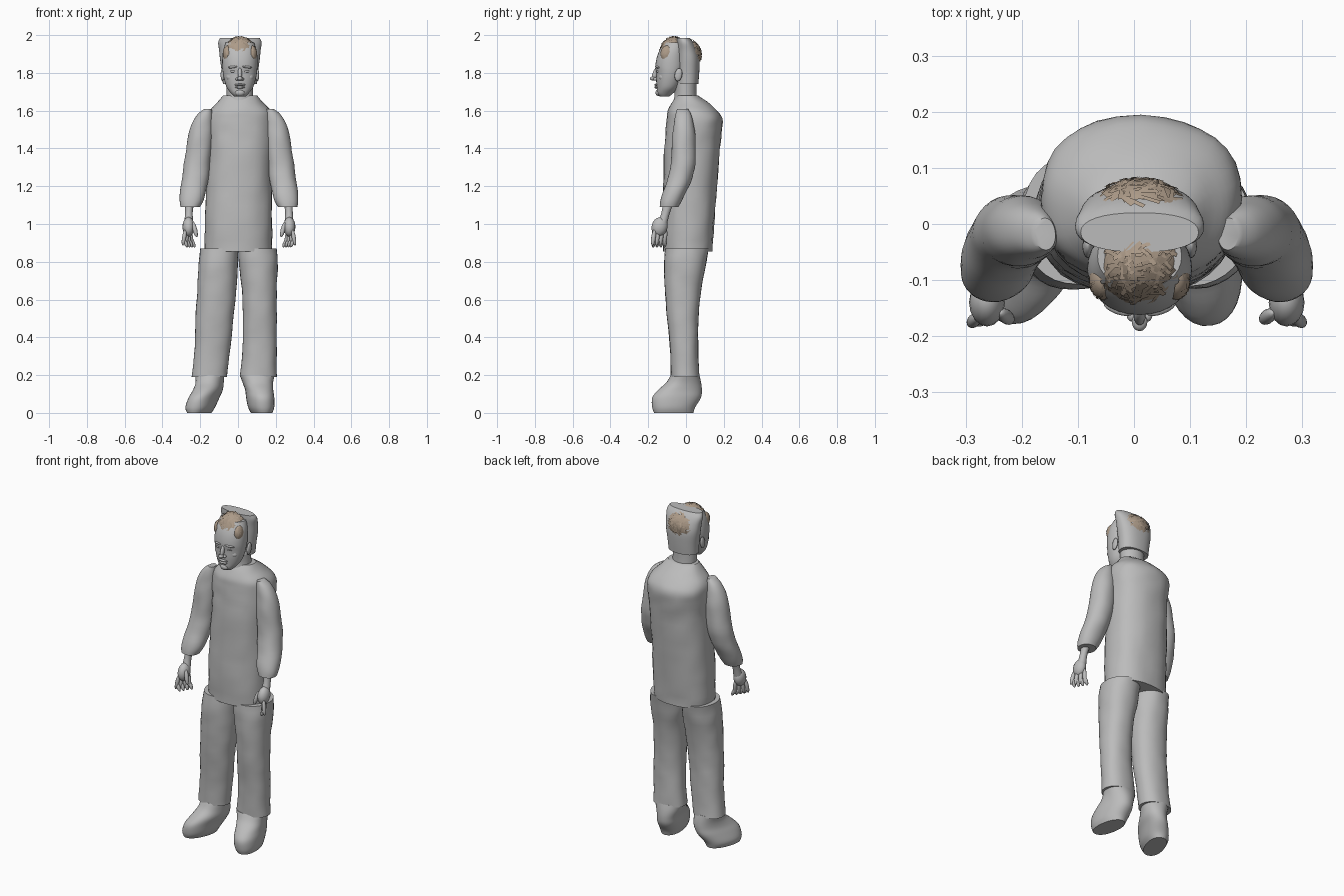
import bpy, bmesh, math, random
from mathutils import Vector, Matrix, noise

random.seed(4)
cube = bpy.data.objects.get("Cube")
if cube:
    bpy.data.objects.remove(cube, do_unlink=True)


def make_material(name, color):
    mat = bpy.data.materials.new(name)
    mat.use_nodes = True
    mat.diffuse_color = color
    mat.node_tree.nodes["Principled BSDF"].inputs["Base Color"].default_value = color
    return mat


GREY = make_material("plain grey", (0.5, 0.5, 0.5, 1))
TAN = make_material("hair tan", (0.42, 0.33, 0.25, 1))


def finish(name, bm, mat, angle=40):
    """Turn a bmesh into a smooth shaded object."""
    bmesh.ops.recalc_face_normals(bm, faces=bm.faces)
    mesh = bpy.data.meshes.new(name)
    bm.to_mesh(mesh)
    bm.free()
    mesh.materials.append(mat)
    obj = bpy.data.objects.new(name, mesh)
    bpy.context.collection.objects.link(obj)
    bpy.ops.object.select_all(action='DESELECT')
    obj.select_set(True)
    bpy.context.view_layer.objects.active = obj
    bpy.ops.object.shade_smooth_by_angle(angle=math.radians(angle))
    return obj


def spline(a, b, c, d, t):
    """Smooth in-between value on a run of four sections."""
    return [q + 0.5 * t * (r - p + t * (2 * p - 5 * q + 4 * r - s + t * (3 * (q - r) + s - p)))
            for p, q, r, s in zip(a, b, c, d)]


def loft(name, sections, mat=GREY, power=2.2, steps=4, sides=32, turn=0, folds=0.0, mirror=False):
    """Skin horizontal sections given in hundredths: z, x min, x max, y min, y max."""
    last = len(sections) - 1
    rows = []
    for i in range(last):
        run = [sections[min(max(k, 0), last)] for k in range(i - 1, i + 3)]
        rows += [spline(*run, k / steps) for k in range(steps)]
    rows.append(sections[-1])
    bm = bmesh.new()
    rings = []
    for z, x0, x1, y0, y1 in rows:
        ring = []
        for k in range(sides):
            a = math.tau * k / sides
            c, s = math.cos(a), math.sin(a)
            p = Vector((math.copysign(abs(c) ** (2 / power), c) * (x1 - x0) / 2,
                        math.copysign(abs(s) ** (2 / power), s) * (y1 - y0) / 2, 0))
            p = Matrix.Rotation(math.radians(turn), 3, 'Z') @ p
            p += Vector(((x0 + x1) / 2, (y0 + y1) / 2, z))
            p *= 0.01
            if folds:
                bump = noise.noise(p * 14) * folds
                p += Vector((c, s, 0)) * bump
            if mirror:
                p.x = 0.01 - p.x
            ring.append(bm.verts.new(p))
        rings.append(ring)
    for low, high in zip(rings, rings[1:]):
        for k in range(sides):
            n = (k + 1) % sides
            bm.faces.new((low[k], low[n], high[n], high[k]))
    bm.faces.new(rings[0])
    bm.faces.new(rings[-1])
    return finish(name, bm, mat)


def blob(name, center, radii, tilt=(0, 0, 0), mat=GREY):
    """Stretched sphere, tilted in degrees about x, y and z."""
    bm = bmesh.new()
    bmesh.ops.create_uvsphere(bm, u_segments=16, v_segments=10, radius=1)
    rot = Matrix.Identity(4)
    for axis, deg in zip('XYZ', tilt):
        rot = Matrix.Rotation(math.radians(deg), 4, axis) @ rot
    bm.transform(Matrix.Translation(center) @ rot @ Matrix.Diagonal((*radii, 1)))
    return finish(name, bm, mat, 60)


# Jacket body, neck and collar
loft("jacket", [(85.5, -17.5, 18, -12, 14), (100, -17.5, 18, -12.5, 15), (120, -17, 18, -12, 16.5),
                (140, -16, 18.5, -11.5, 18), (150, -16.5, 19, -10.5, 19), (156, -16.5, 19, -10, 19),
                (160, -15, 17.5, -9.5, 16.5), (164, -11.5, 13.5, -7.5, 12), (168, -8, 10, -5, 6.5)],
     power=2.3, folds=0.005)
loft("neck", [(164, -6, 8, -7, 6), (169, -6, 8, -6, 5.5), (176, -6, 8, -7, 5.5)], power=2)

# Trouser legs, standing slightly apart
loft("right_trouser_leg", [(19, -24.5, -6, -8, 7), (35, -23, -4, -8.5, 6.5), (50, -22.5, -2.5, -10, 6.5),
                           (65, -21.5, -1, -11, 8), (78, -21, 0, -11.5, 10.5), (87, -20, 0, -11, 12)],
     folds=0.004)
loft("left_trouser_leg", [(19, 1, 20.5, -8, 7), (35, 2.5, 20.5, -8.5, 6.5), (50, 2.5, 20.5, -10, 6.5),
                          (65, 2, 20.5, -11, 8), (78, 0.5, 21, -11.5, 10.5), (87, 0, 20.5, -11, 12)],
     folds=0.004)

# Shoes, toes turned out
loft("right_shoe", [(0, -26, -15, -17, 4), (3, -27, -13, -18, 5), (8, -25, -11, -18, 8),
                    (12, -23, -9, -15, 8.5), (16, -22, -8, -10.5, 8), (20, -22.5, -7.5, -8, 7)],
     turn=-20)
loft("left_shoe", [(0, 7, 18, -17, 4), (3, 5.5, 19, -18, 5), (8, 4.5, 19, -18, 8),
                   (12, 4, 18.5, -15, 8.5), (16, 2.5, 18.5, -10.5, 8), (20, 1, 19.5, -8, 7)], turn=8)

# Sleeves and hands, built on the right and mirrored
for side, flip in (("right", False), ("left", True)):
    loft(side + "_sleeve", [(109, -30.5, -20, -14, -4), (113, -31, -18, -13.5, -2), (122, -30, -16, -10.5, 2.5),
                            (132, -28.5, -14.5, -8, 5), (145, -26.5, -13.5, -7.5, 5),
                            (153, -24.5, -13.5, -6.5, 4), (158, -21.5, -13.5, -5.5, 2.5),
                            (161, -17.5, -14, -4.5, 1)], power=2.1, folds=0.004, mirror=flip)
    loft(side + "_wrist", [(100, -28.5, -23.5, -15, -10), (106, -28, -24, -13, -8.5), (112, -28, -23, -12, -6)],
         power=2, mirror=flip)

    def hand_part(part, center, radii, tilt=(0, 0, 0)):
        x, y, z = center
        m = -1 if flip else 1
        blob(side + "_" + part, (0.01 - x if flip else x, y, z), radii, (tilt[0], tilt[1] * m, tilt[2] * m))

    hand_part("palm", (-0.262, -0.14, 0.985), (0.032, 0.042, 0.052), (-15, 0, 0))
    for k in range(4):
        y = -0.172 + 0.02 * k
        hand_part("finger_%d" % k, (-0.285 + 0.012 * k, y, 0.93), (0.011, 0.012, 0.045), (-8, 10 - 6 * k, 0))
        hand_part("fingertip_%d" % k, (-0.278 + 0.013 * k, y, 0.9), (0.01, 0.011, 0.026), (-4, -25, 0))
    hand_part("thumb", (-0.228, -0.165, 0.97), (0.012, 0.013, 0.042), (-10, -14, 0))

# Head: face mask and the back shell behind it
CX = 0.01
loft("face", [(167.5, -2, 4, -14, -9), (169, -3.5, 5.5, -15.3, -7), (172, -5.8, 7.8, -15.5, -4),
              (176, -7.2, 9.2, -15.8, -2), (180, -8, 10, -15.8, -1), (183.5, -8.3, 10.3, -16.2, 0),
              (188, -8.3, 10.3, -15.5, 0), (192, -7.8, 9.8, -14, 0), (196, -6.5, 8.5, -11.5, 0)], power=2.1)
loft("head_back", [(174, -8, 10, -5, 6.5), (180, -8.5, 10.5, -5, 7), (187, -9.5, 11.5, -5, 7.2),
                   (192, -10, 12, -5, 6), (196, -10.5, 12.5, -5, 4), (198.5, -9.5, 11.5, -5, 2)], power=2.3)

# Facial features
blob("nose_bridge", (CX, -0.163, 1.795), (0.011, 0.014, 0.038), (-18, 0, 0))
blob("nose_tip", (CX, -0.174, 1.77), (0.014, 0.017, 0.011))
blob("upper_lip", (CX, -0.157, 1.737), (0.03, 0.011, 0.006))
blob("lower_lip", (CX, -0.156, 1.724), (0.026, 0.012, 0.007))
blob("chin", (CX, -0.145, 1.695), (0.026, 0.016, 0.018))
for side, m in (("left", 1), ("right", -1)):
    blob(side + "_nostril", (CX + m * 0.014, -0.162, 1.767), (0.009, 0.012, 0.008))
    blob(side + "_eye", (CX + m * 0.037, -0.146, 1.808), (0.018, 0.01, 0.007), (0, 0, m * 20))
    blob(side + "_brow", (CX + m * 0.038, -0.15, 1.831), (0.028, 0.011, 0.007), (0, m * 6, m * 20))
    blob(side + "_cheek", (CX + m * 0.047, -0.125, 1.778), (0.026, 0.02, 0.022))
    blob(side + "_ear", (CX + m * 0.092, -0.04, 1.79), (0.01, 0.02, 0.035), (-10, 0, 0))


def hair_patch(name, center, radii, aim, spread, cards, length):
    """Part of an ellipsoid around the aim direction, covered with loose hair cards."""
    aim = Vector(aim).normalized()
    scale, origin = Matrix.Diagonal(radii), Vector(center)
    bm = bmesh.new()
    bmesh.ops.create_uvsphere(bm, u_segments=24, v_segments=16, radius=1)
    bmesh.ops.delete(bm, geom=[v for v in bm.verts if v.co.angle(aim) > spread], context='VERTS')
    bm.transform(Matrix.Translation(origin) @ scale.to_4x4())
    for _ in range(cards):
        d = aim + Vector([random.uniform(-1, 1) for _ in range(3)]) * math.sin(spread) * 0.8
        d.normalize()
        along = d.cross(Vector([random.gauss(0, 1) for _ in range(3)])).normalized()
        across = d.cross(along) * 0.045
        ends = []
        for t in (-0.5, 0, 0.5):
            p = (d + along * t * length).normalized() * (1.03 + 0.05 * t)
            ends.append([bm.verts.new(origin + scale @ (p + across * s)) for s in (-1, 1)])
        for (a, b), (c, e) in zip(ends, ends[1:]):
            bm.faces.new((a, b, e, c))
    return finish(name, bm, TAN, 30)


# Front tuft over the forehead, side tufts and patch on the crown
hair_patch("front_hair", (CX, -0.065, 1.89), (0.087, 0.078, 0.1), (0, -0.35, 1), 1.05, 90, 0.7)
hair_patch("back_hair", (CX, 0.0, 1.895), (0.098, 0.08, 0.085), (0, 1, 0.3), 0.85, 80, 0.6)
for side, m in (("left", 1), ("right", -1)):
    hair_patch(side + "_side_hair", (CX + m * 0.065, -0.1, 1.9), (0.025, 0.035, 0.045),
               (m, -0.7, 0.3), 1.3, 20, 0.8)
